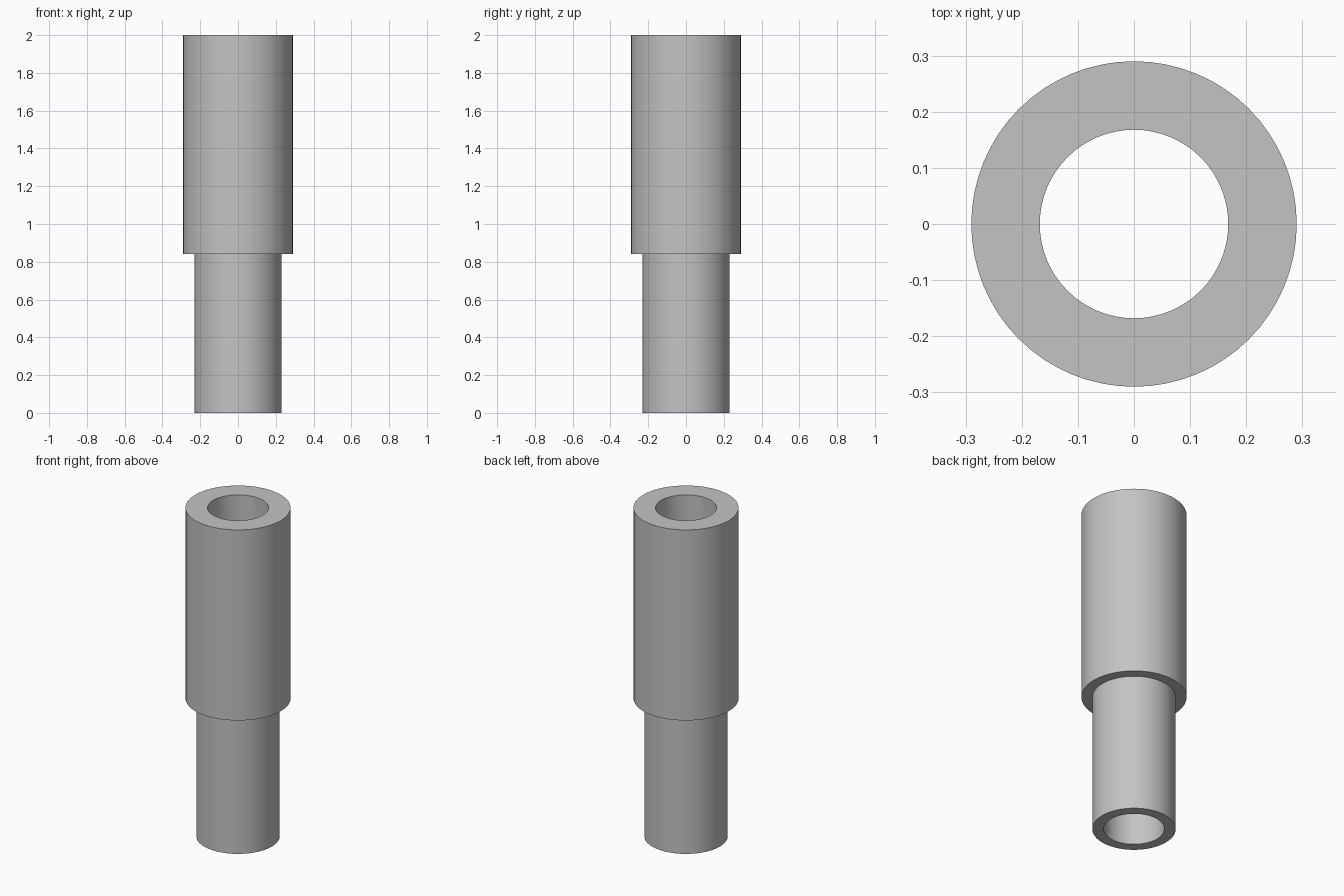
import bpy, bmesh, math

if "Cube" in bpy.data.objects:
    bpy.data.objects.remove(bpy.data.objects["Cube"])

SIDES = 64
# Closed (radius, height) section of the stepped sleeve wall
PROFILE = [(0.168, 0), (0.23, 0), (0.23, 0.84), (0.29, 0.84), (0.29, 2), (0.168, 2)]

grey = bpy.data.materials.new("plain grey")
grey.diffuse_color = (0.55, 0.55, 0.55, 1)
grey.use_nodes = True
grey.node_tree.nodes["Principled BSDF"].inputs["Base Color"].default_value = grey.diffuse_color

# Spin the section around z into rings, then bridge neighbouring rings
bm = bmesh.new()
rings = []
for r, z in PROFILE:
    rings.append([bm.verts.new((r * math.cos(a), r * math.sin(a), z))
                  for a in (2 * math.pi * i / SIDES for i in range(SIDES))])
for k, low in enumerate(rings):
    high = rings[(k + 1) % len(rings)]
    for i in range(SIDES):
        j = (i + 1) % SIDES
        bm.faces.new((low[i], low[j], high[j], high[i]))
bmesh.ops.recalc_face_normals(bm, faces=bm.faces)

mesh = bpy.data.meshes.new("stepped_sleeve")
bm.to_mesh(mesh)
bm.free()
mesh.materials.append(grey)
sleeve = bpy.data.objects.new("stepped_sleeve", mesh)
bpy.context.collection.objects.link(sleeve)

# Smooth round walls, crisp rims
bpy.context.view_layer.objects.active = sleeve
sleeve.select_set(True)
bpy.ops.object.shade_smooth_by_angle(angle=math.radians(30))
